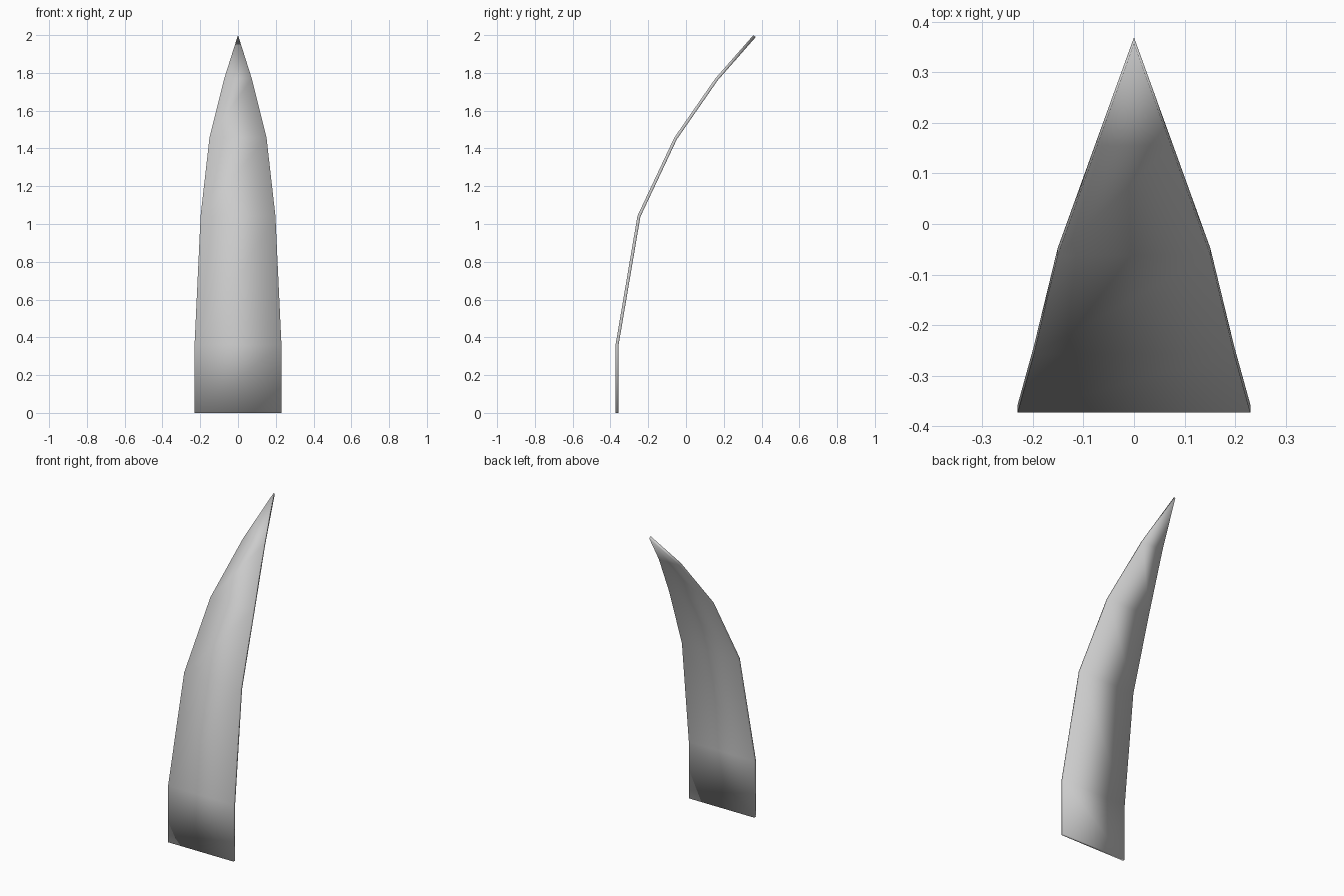
import bpy
import bmesh

cube = bpy.data.objects.get("Cube")
if cube:
    bpy.data.objects.remove(cube, do_unlink=True)

# Plain grey material
grey = bpy.data.materials.new("plain grey")
grey.use_nodes = True
colour = (0.6, 0.6, 0.6, 1)
grey.diffuse_color = colour
grey.node_tree.nodes["Principled BSDF"].inputs["Base Color"].default_value = colour

# Front sheet of the blade: half width, y, z at each bend
stations = [(0.23, -0.373, 0.0), (0.23, -0.373, 0.36), (0.198, -0.257, 1.043),
            (0.151, -0.062, 1.457), (0.073, 0.155, 1.77)]
tip = (0, 0.357, 2.0)

bm = bmesh.new()
rows = [[bm.verts.new((side * w, y, z)) for side in (-1, 1)] for w, y, z in stations]
for (a, b), (d, c) in zip(rows, rows[1:]):
    bm.faces.new((a, b, c, d))
bm.faces.new((*rows[-1], bm.verts.new(tip)))
bm.normal_update()

mesh = bpy.data.meshes.new("curved_blade")
bm.to_mesh(mesh)
bm.free()
mesh.materials.append(grey)
blade = bpy.data.objects.new("curved_blade", mesh)
bpy.context.collection.objects.link(blade)

# Even thickness behind the front sheet, shaded smooth all round
solid = blade.modifiers.new("thickness", 'SOLIDIFY')
solid.thickness = 0.016
solid.offset = -1
solid.use_even_offset = True
mesh.shade_smooth()
